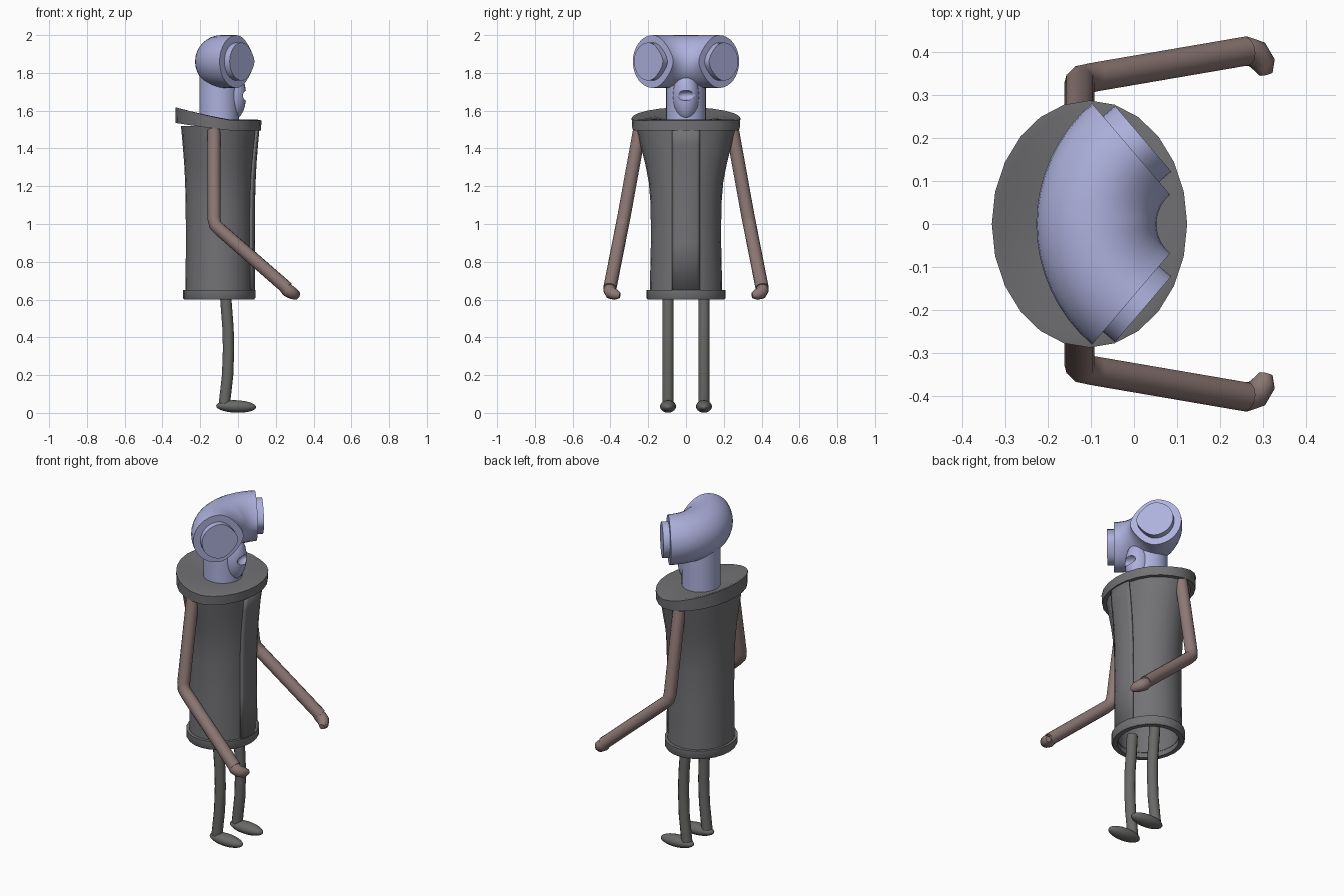
import bpy, math
from math import sin, cos, pi
from mathutils import Vector

if "Cube" in bpy.data.objects:
    bpy.data.objects.remove(bpy.data.objects["Cube"])


def material(name, rgb):
    m = bpy.data.materials.new(name)
    m.diffuse_color = (*rgb, 1)
    m.use_nodes = True
    m.node_tree.nodes["Principled BSDF"].inputs["Base Color"].default_value = m.diffuse_color
    return m


LILAC = material("lilac", (0.42, 0.44, 0.72))
COAT = material("coat_grey", (0.17, 0.17, 0.18))
BROWN = material("brown", (0.27, 0.19, 0.18))
LEG = material("leg_grey", (0.14, 0.14, 0.135))


def smooth(ob, mat, angle=35):
    ob.data.materials.append(mat)
    bpy.ops.object.select_all(action='DESELECT')
    ob.select_set(True)
    bpy.context.view_layer.objects.active = ob
    bpy.ops.object.shade_smooth_by_angle(angle=math.radians(angle))
    return ob


def loft(name, rings, mat, closed=True, cap_start=False, cap_end=False):
    """Skin a list of equal-length point rings."""
    n = len(rings[0])
    verts = [p for r in rings for p in r]
    faces = []
    for i in range(len(rings) - 1):
        for j in range(n if closed else n - 1):
            k = (j + 1) % n
            faces.append((i * n + j, i * n + k, (i + 1) * n + k, (i + 1) * n + j))
    if cap_start:
        faces.append(tuple(range(n))[::-1])
    if cap_end:
        faces.append(tuple(range(len(verts) - n, len(verts))))
    me = bpy.data.meshes.new(name)
    me.from_pydata(verts, [], faces)
    ob = bpy.data.objects.new(name, me)
    bpy.context.collection.objects.link(ob)
    return smooth(ob, mat)


def tube(name, pts, radius, mat, radii=None):
    cu = bpy.data.curves.new(name, 'CURVE')
    cu.dimensions = '3D'
    cu.bevel_depth, cu.bevel_resolution, cu.use_fill_caps = radius, 4, True
    sp = cu.splines.new('POLY')
    sp.points.add(len(pts) - 1)
    for i, p in enumerate(pts):
        sp.points[i].co = (*p, 1)
        sp.points[i].radius = radii[i] if radii else 1
    ob = bpy.data.objects.new(name, cu)
    bpy.context.collection.objects.link(ob)
    bpy.ops.object.select_all(action='DESELECT')
    ob.select_set(True)
    bpy.context.view_layer.objects.active = ob
    bpy.ops.object.convert(target='MESH')
    ob = bpy.context.object
    ob.name = name
    ob.data.materials.clear()
    return smooth(ob, mat, 50)


def ellipsoid(name, loc, scale, mat, rot=(0, 0, 0)):
    bpy.ops.mesh.primitive_uv_sphere_add(segments=24, ring_count=14, location=loc, rotation=rot)
    ob = bpy.context.object
    ob.name, ob.scale = name, scale
    return smooth(ob, mat, 60)


def oval(z, rx, ry, cx=-0.1, n=24):
    return [(cx + rx * cos(2 * pi * i / n), ry * sin(2 * pi * i / n), z) for i in range(n)]


# coat: hollow flaring shell
PROFILE = [(0.63, .178, .192), (0.9, .176, .186), (1.1, .177, .187), (1.22, .18, .197),
           (1.32, .185, .216), (1.42, .193, .242), (1.52, .202, .264)]
inner = [oval(z, rx - .02, ry - .02) for z, rx, ry in reversed(PROFILE)]
loft("coat", inner + [oval(*p) for p in PROFILE], COAT)

# raised front panel
rows = []
for z, rx, ry in [(0.65, .178, .192)] + PROFILE[1:]:
    a = math.asin(.075 / ry)
    rows.append([(-.1 + (rx + .013) * cos(t), ry * sin(t), z)
                 for t in [a * (k / 4 - 1) for k in range(9)]])
panel = loft("front_panel", rows, COAT, closed=False)
mod = panel.modifiers.new("thickness", 'SOLIDIFY')
mod.thickness, mod.offset = 0.016, -1

# hem ring
hem = [(.65, .17, .18), (.65, .192, .21), (.61, .192, .21), (.6, .186, .204),
       (.6, .16, .175), (.65, .16, .175), (.65, .17, .18)]
loft("hem", [oval(*p) for p in hem], COAT)


# collar rising towards the back
def rise(ring, k):
    return [(x, y, z + k * (max(0, -.03 - x) / .3) ** 1.2) for x, y, z in ring]


collar = [rise(oval(1.495, .19, .25), .04), rise(oval(1.495, .226, .284, -.104), .04),
          rise(oval(1.548, .228, .288, -.104), .07), rise(oval(1.552, .21, .27, -.104), .065),
          oval(1.55, .1, .1)]
loft("collar", collar, COAT, cap_start=True, cap_end=True)


# head: bent tube with a drop-shaped section
R, CX, CZ, BEND = 0.23, 0.1425, 1.86, math.radians(49.5)


def section(a, size=1.0, push=0.0):
    centre = Vector((CX - R * cos(a), R * sin(a), CZ))
    inward = Vector((cos(a), -sin(a), 0))
    along = Vector((sin(a), cos(a), 0)) * push
    ring = []
    for i in range(32):
        c, s = cos(2 * pi * i / 32), sin(2 * pi * i / 32)
        v = s * (1 - .35 * max(0, c) ** 2 * abs(a) / BEND)
        ring.append(centre + along + inward * (.14 * size * c) + Vector((0, 0, .14 * size * v)))
    return ring


loft("head", [section(BEND * (i / 8 - 1)) for i in range(17)], LILAC, cap_start=True, cap_end=True)
for side in (-1, 1):
    loft("eye", [section(side * BEND, .72, side * d) for d in (-.01, .037)], LILAC,
         cap_start=True, cap_end=True)
loft("neck", [oval(z, .105, .105, -.1, 32) for z in (1.53, 1.86)], LILAC, cap_start=True, cap_end=True)

# snout with a mouth hollow
snout = ellipsoid("snout", (-.03, 0, 1.68), (.073, .07, .133), LILAC)
cutter = ellipsoid("mouth_cutter", (.05, 0, 1.68), (.04, .056, .028), LILAC)
mod = snout.modifiers.new("mouth", 'BOOLEAN')
mod.object, mod.operation, mod.solver = cutter, 'DIFFERENCE', 'EXACT'
bpy.context.view_layer.objects.active = snout
bpy.ops.object.modifier_apply(modifier="mouth")
bpy.data.objects.remove(cutter)

# arms, hands, legs and feet, both sides
for s in (-1, 1):
    tube("arm", [(-.127, s * .245, 1.5), (-.127, s * .33, 1.03), (-.12, s * .337, .995),
                 (-.09, s * .343, .965), (.26, s * .403, .66)], .035, BROWN)
    tube("hand", [(.235, s * .4, .675), (.262, s * .403, .65), (.285, s * .397, .635),
                  (.303, s * .372, .626), (.308, s * .35, .622)], .035, BROWN, [.8, 1, .95, .8, .45])
    tube("leg", [(-.068, s * .095, .67), (-.063, s * .095, .58), (-.053, s * .095, .45),
                 (-.05, s * .095, .34), (-.055, s * .095, .2), (-.072, s * .095, .05)], .03, LEG)
    ellipsoid("foot", (-.01, s * .095, .034), (.106, .042, .033), LEG, (0, math.radians(2), 0))
